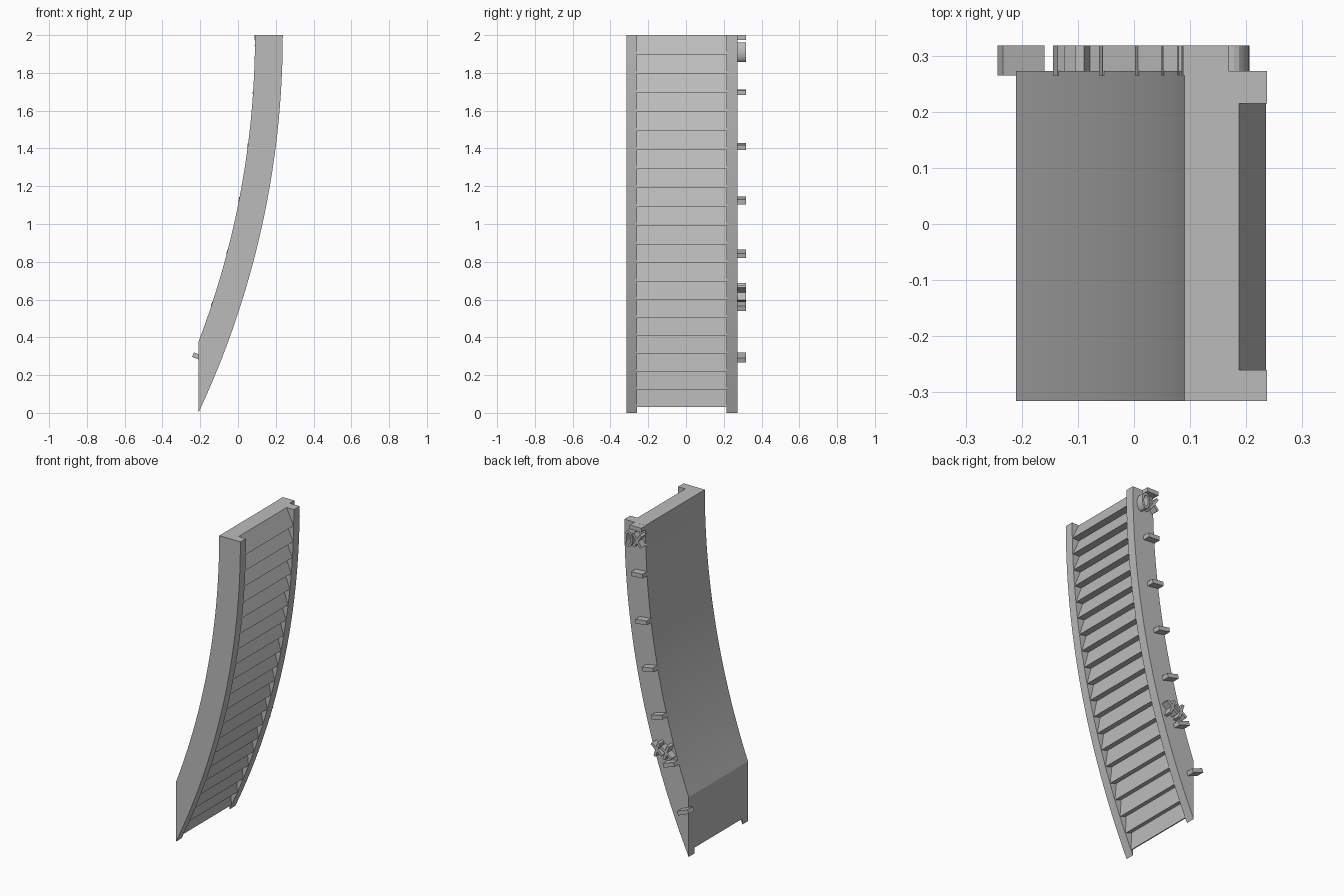
import bpy, bmesh
from math import sin, cos, asin, acos, pi, radians

if "Cube" in bpy.data.objects:
    bpy.data.objects.remove(bpy.data.objects["Cube"], do_unlink=True)

grey = bpy.data.materials.new("plain_grey")
grey.use_nodes = True
grey.diffuse_color = (0.5, 0.5, 0.5, 1)
grey.node_tree.nodes["Principled BSDF"].inputs["Base Color"].default_value = (0.5, 0.5, 0.5, 1)

# Everything follows arcs about one centre, level with the top of the model
CX, TOP, CUT = -4.463, 2.0, -0.21
OUTER, RECESS, INNER = 4.70, 4.65, 4.553


def polar(r, a):
    """Point (x, z) at radius r, angle a below the horizontal."""
    return (CX + r * cos(a), TOP - r * sin(a))


def arc(r, a0, a1, n=32):
    return [polar(r, a0 + (a1 - a0) * i / n) for i in range(n + 1)]


def prism(name, outline, y0, y1, smooth=True):
    """Extrude an x-z outline from y0 to y1."""
    bm = bmesh.new()
    face = bm.faces.new([bm.verts.new((x, y0, z)) for x, z in outline])
    new = bmesh.ops.extrude_face_region(bm, geom=[face])["geom"]
    bmesh.ops.translate(bm, vec=(0, y1 - y0, 0),
                        verts=[v for v in new if isinstance(v, bmesh.types.BMVert)])
    bmesh.ops.recalc_face_normals(bm, faces=bm.faces)
    mesh = bpy.data.meshes.new(name)
    bm.to_mesh(mesh)
    bm.free()
    mesh.materials.append(grey)
    ob = bpy.data.objects.new(name, mesh)
    bpy.context.collection.objects.link(ob)
    if smooth:
        bpy.ops.object.select_all(action="DESELECT")
        ob.select_set(True)
        bpy.context.view_layer.objects.active = ob
        bpy.ops.object.shade_smooth_by_angle(angle=radians(20))
    return ob


# Side rails, ending on a vertical cut at the foot
inner_end = acos((CUT - CX) / INNER)
rail = arc(OUTER, 0, asin(TOP / OUTER)) + arc(INNER, inner_end, 0)
prism("front_rail", rail, -0.315, -0.26)
prism("back_rail", rail, 0.215, 0.273)

# Slatted panel: each slat leans outward going down, with a radial underside
SLATS = 20
pitch = asin(1.97 / OUTER) / SLATS
panel = []
for k in range(SLATS):
    panel += [polar(RECESS, k * pitch), polar(OUTER - 0.001, (k + 1) * pitch)]
last = SLATS * pitch
panel.append(polar((CUT - CX) / cos(last), last))
panel += arc(INNER, inner_end, 0)
prism("slatted_panel", panel, -0.26, 0.215)


# Raised details on the back rail
def bar(name, r, a, length, width, turn=0.0):
    """Small block centred at (r, a), turned from the radial direction."""
    x, z = polar(r, a)
    t = turn - a
    pts = [(x + u * cos(t) - v * sin(t), z + u * sin(t) + v * cos(t))
           for u, v in ((-length / 2, -width / 2), (length / 2, -width / 2),
                        (length / 2, width / 2), (-length / 2, width / 2))]
    return prism(name, pts, 0.265, 0.318, False)


for k in range(7):
    bar(f"peg_{k + 1}", INNER + 0.038, k * 0.063 + 0.0029, 0.08, 0.026)

# Oval ring near the top, as two half bands
rx, rz = polar(OUTER - 0.058, 0.0194)
for name, start in (("ring_outer_half", -pi / 2), ("ring_inner_half", pi / 2)):
    angles = [start + pi * i / 10 for i in range(11)]
    band = [(rx + 0.028 * cos(t), rz + 0.052 * sin(t)) for t in angles]
    band += [(rx + 0.014 * cos(t), rz + 0.036 * sin(t)) for t in reversed(angles)]
    prism(name, band, 0.265, 0.318)

# Small crossed bars beside the ring and above the sixth peg
for label, r, a in (("upper", INNER + 0.03, 0.0194), ("lower", INNER + 0.035, 0.302),
                    ("lower_outer", INNER + 0.095, 0.297)):
    for i, turn in enumerate((radians(55), radians(-55))):
        bar(f"{label}_cross_bar_{i + 1}", r, a, 0.095, 0.016, turn)
